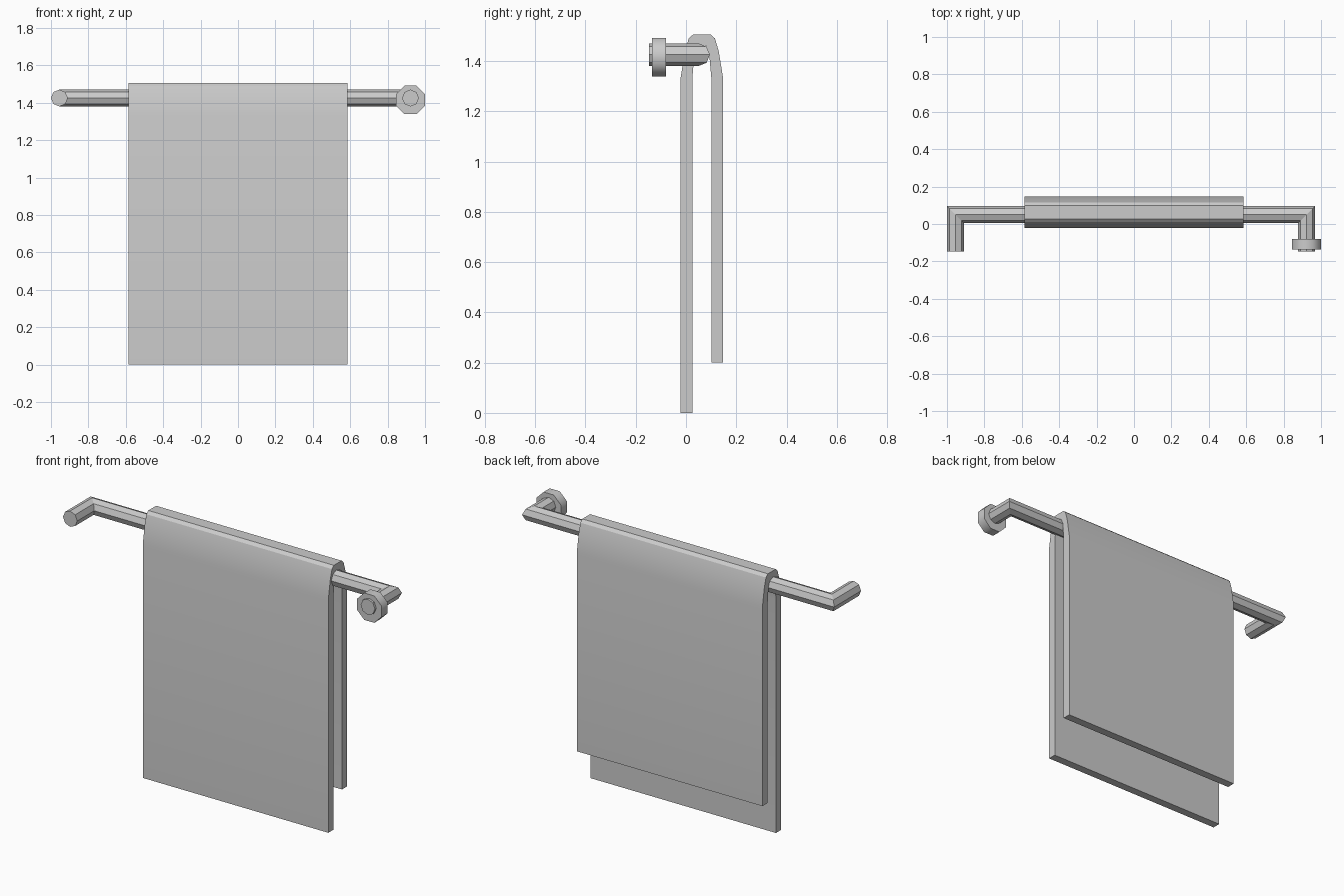
import bpy, bmesh, math

cube = bpy.data.objects.get("Cube")
if cube:
    bpy.data.objects.remove(cube, do_unlink=True)

grey = bpy.data.materials.new("plain_grey")
grey.use_nodes = True
grey.diffuse_color = (0.6, 0.6, 0.6, 1)
grey.node_tree.nodes["Principled BSDF"].inputs["Base Color"].default_value = (0.6, 0.6, 0.6, 1)


def loft(name, rings, smooth_angle):
    """Join closed rings of points into a capped solid."""
    bm = bmesh.new()
    loops = [[bm.verts.new(p) for p in ring] for ring in rings]
    n = len(loops[0])
    for a, b in zip(loops, loops[1:]):
        for i in range(n):
            j = (i + 1) % n
            bm.faces.new((a[i], a[j], b[j], b[i]))
    bm.faces.new(loops[0])
    bm.faces.new(loops[-1])
    bmesh.ops.recalc_face_normals(bm, faces=bm.faces)
    mesh = bpy.data.meshes.new(name)
    bm.to_mesh(mesh)
    bm.free()
    mesh.materials.append(grey)
    obj = bpy.data.objects.new(name, mesh)
    bpy.context.collection.objects.link(obj)
    bpy.ops.object.select_all(action='DESELECT')
    obj.select_set(True)
    bpy.context.view_layer.objects.active = obj
    bpy.ops.object.shade_smooth_by_angle(angle=math.radians(smooth_angle))
    return obj


def octagon(radius, turn=0):
    return [(radius * math.cos(math.radians(turn + 45 * i)),
             radius * math.sin(math.radians(turn + 45 * i))) for i in range(8)]


# Rail: octagonal tube with mitred corners; each stop is a centre and its outward direction
BAR_Z = 1.425
stops = [((-0.955, -0.148), (-1, 0)), ((-0.955, 0.05), (-1, 1)),
         ((0.922, 0.05), (1, 1)), ((0.922, -0.148), (1, 0))]
loft("towel_rail", [[(cx + o * mx, cy + o * my, BAR_Z + h) for o, h in octagon(0.045)]
                    for (cx, cy), (mx, my) in stops], 30)

# Wall flange on the left end
loft("wall_flange", [[(0.922 + u, y, 1.415 + v) for u, v in octagon(0.083, 22.5)]
                     for y in (-0.135, -0.08)], 50)

# Towel: folded cross-section drawn out along the rail
MID = 0.063
outer = [(0.085, 1.33), (0.067, 1.44), (0.052, 1.49), (0.035, 1.505)]
inner = [(0.038, 1.33), (0.03, 1.42), (0.018, 1.46)]
profile = ([(-0.085, 0)] + [(-d, z) for d, z in outer]
           + [(d, z) for d, z in reversed(outer)]
           + [(0.085, 0.2), (0.038, 0.2)]
           + inner + [(-d, z) for d, z in reversed(inner)] + [(-0.038, 0)])
loft("draped_towel", [[(x, MID + d, z) for d, z in profile] for x in (-0.585, 0.585)], 30)
